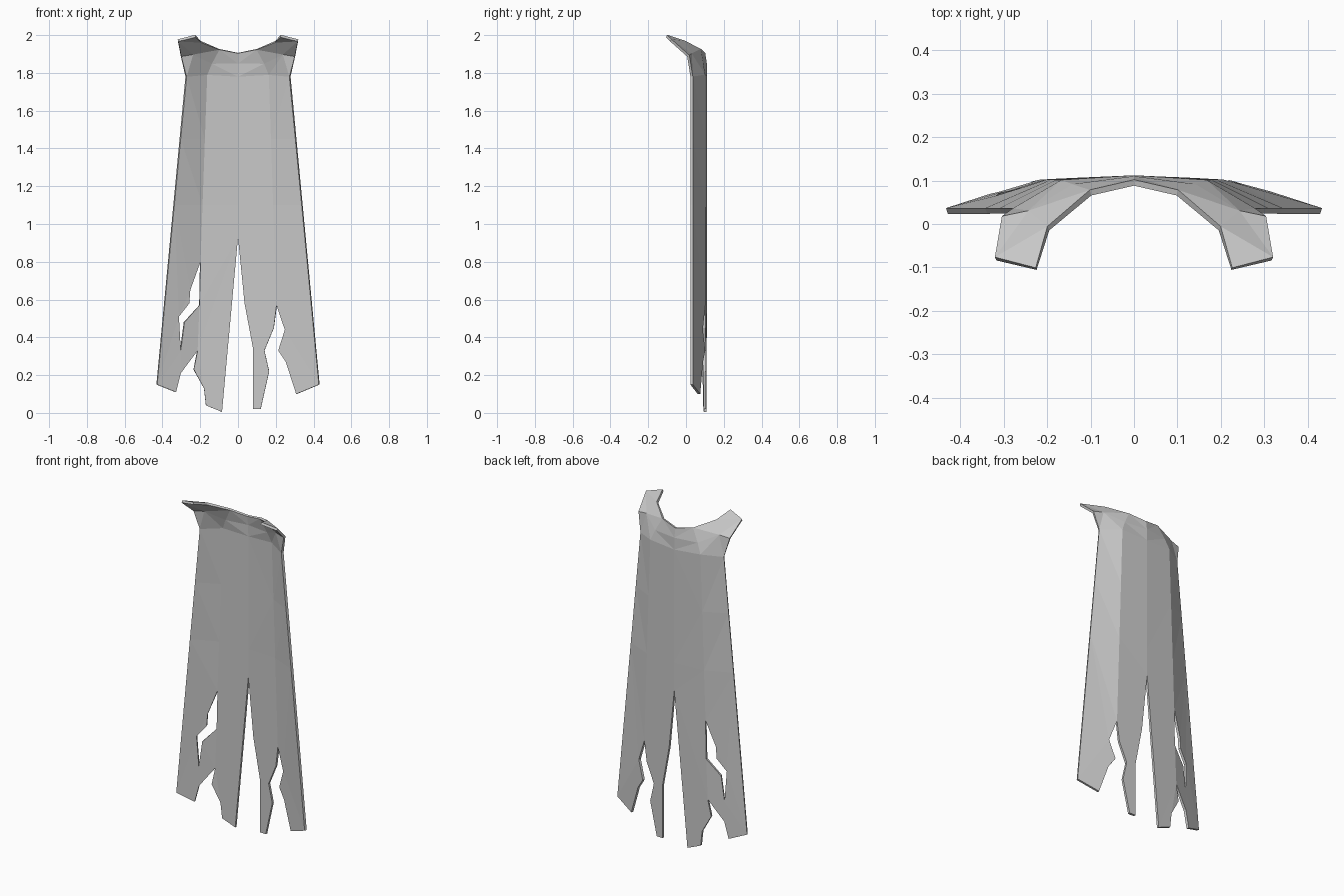
import bpy
import bmesh

cube = bpy.data.objects.get("Cube")
if cube:
    bpy.data.objects.remove(cube, do_unlink=True)

# Cloth material
cloth = bpy.data.materials.new("grey cloth")
cloth.use_nodes = True
grey = (0.58, 0.58, 0.58, 1)
cloth.diffuse_color = grey
cloth.node_tree.nodes["Principled BSDF"].inputs["Base Color"].default_value = grey


def depth(x, z):
    """Depth of the hanging cloth: nearly flat back, side panels folded forward."""
    drop = 1.78 - z
    fold = 0.165 + 0.036 * drop
    edge = 0.275 + 0.095 * drop
    x = abs(x)
    if x <= fold:
        return 0.105 - 0.01 * x / fold
    return 0.095 - 0.065 * (x - fold) / (edge - fold)


# Hanging panels, outlined as (x, z) and meeting along the folds
center, shoulder, slit = (0, 1.78), (0.165, 1.79), (0, 0.93)
left_tear = (0.205, 0.57)
left_inner = [center, slit, (0.035, 0.58), (0.08, 0.34), (0.08, 0.02),
              (0.12, 0.02), (0.165, 0.22), (0.14, 0.33), (0.19, 0.45),
              left_tear, shoulder]
left_outer = [shoulder, left_tear, (0.25, 0.44), (0.215, 0.33), (0.255, 0.27),
              (0.31, 0.1), (0.43, 0.15), (0.275, 1.78)]

r_shoulder = (-0.165, 1.79)
hole_top, hole_low, tear_top = (-0.2, 0.8), (-0.205, 0.57), (-0.215, 0.33)
right_inner = [center, r_shoulder, hole_top, hole_low, tear_top, (-0.235, 0.23),
               (-0.18, 0.13), (-0.17, 0.04), (-0.085, 0.005), slit]
right_outer = [r_shoulder, (-0.275, 1.78), (-0.43, 0.15), (-0.33, 0.11),
               (-0.305, 0.21), tear_top, hole_low, (-0.285, 0.48),
               (-0.305, 0.33), (-0.315, 0.51), (-0.26, 0.58), (-0.255, 0.65),
               hole_top]

bm = bmesh.new()
for outline in (left_inner, left_outer, right_inner, right_outer):
    bm.faces.new([bm.verts.new((x, 0, z)) for x, z in outline])
bmesh.ops.remove_doubles(bm, verts=bm.verts, dist=0.0005)

# Cross folds in the cloth, then bend it to depth
for height in (1.45, 1.1):
    bmesh.ops.bisect_plane(bm, geom=bm.verts[:] + bm.edges[:] + bm.faces[:],
                           plane_co=(0, 0, height), plane_no=(0, 0, 1))
for v in bm.verts:
    v.co.y = depth(v.co.x, v.co.z)

# Collar half, mirrored to both shoulders
points = {
    "back": (0, depth(*center), 1.78), "fold": (0.165, depth(*shoulder), 1.79),
    "side": (0.275, 0.03, 1.78), "mid": (0, 0.103, 1.85),
    "inner": (0.14, 0.085, 1.85), "ridge": (0.24, 0.025, 1.9),
    "arm": (0.302, 0.012, 1.89), "nape": (0, 0.095, 1.905),
    "neck": (0.1, 0.072, 1.925), "throat": (0.197, -0.01, 1.965),
    "tip": (0.225, -0.103, 1.995), "corner": (0.318, -0.08, 1.972),
}
collar = ["back fold inner mid", "mid inner neck nape", "fold side arm ridge",
          "fold ridge inner", "inner ridge throat neck",
          "ridge arm corner", "ridge corner tip throat"]
for side in (1, -1):
    verts = {}
    for name, (x, y, z) in points.items():
        verts[name] = bm.verts.new((side * x, y, z))
    for face in collar:
        bm.faces.new([verts[name] for name in face.split()])

bmesh.ops.remove_doubles(bm, verts=bm.verts, dist=0.0005)
bmesh.ops.triangulate(bm, faces=bm.faces)
bmesh.ops.recalc_face_normals(bm, faces=bm.faces)
mesh = bpy.data.meshes.new("torn_cape")
bm.to_mesh(mesh)
bm.free()
mesh.materials.append(cloth)
cape = bpy.data.objects.new("torn_cape", mesh)
bpy.context.collection.objects.link(cape)

# Cloth thickness
solid = cape.modifiers.new("thickness", "SOLIDIFY")
solid.thickness = 0.014
solid.offset = 0
